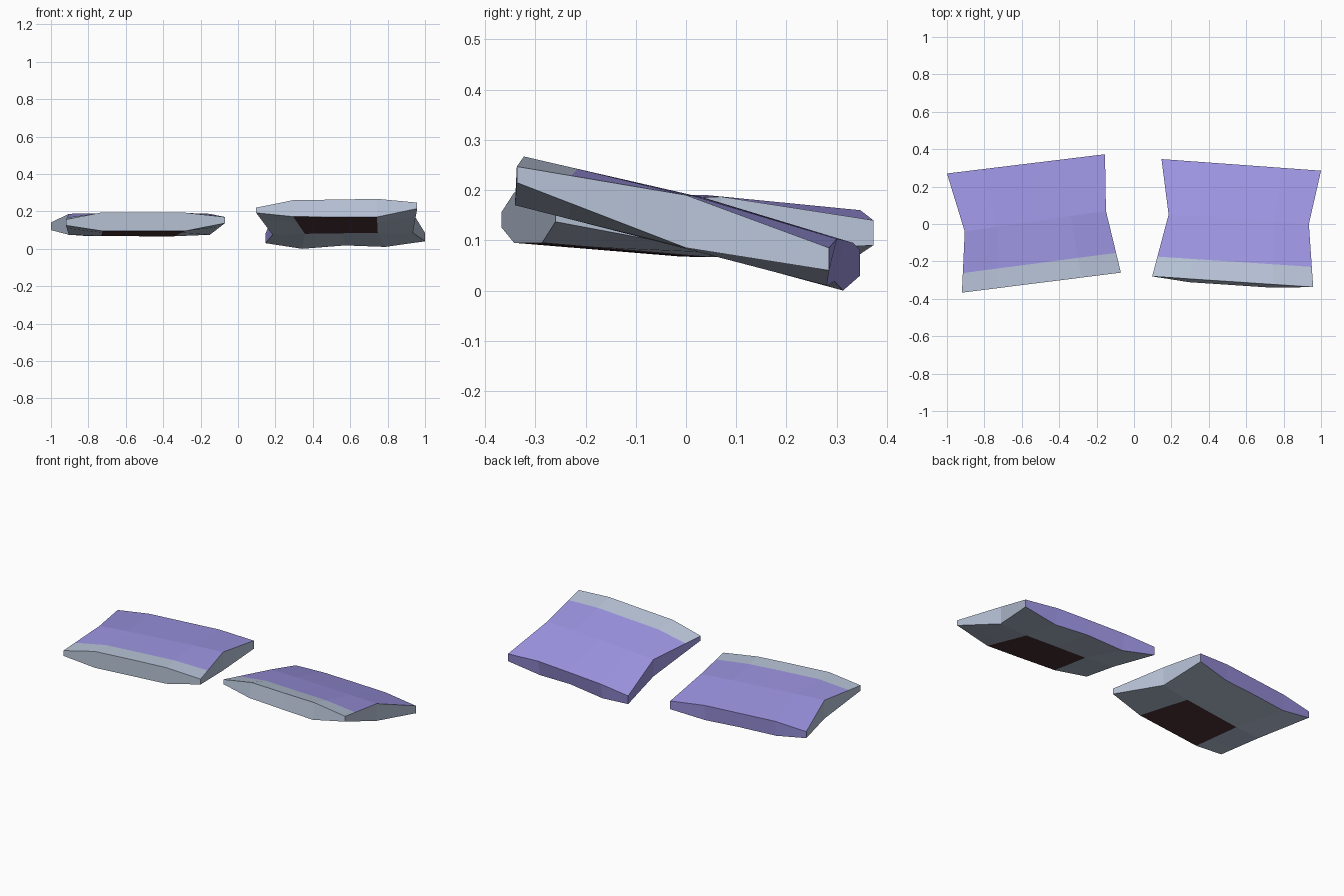
import bpy, bmesh
from mathutils import Vector

if "Cube" in bpy.data.objects:
    bpy.data.objects.remove(bpy.data.objects["Cube"])


def material(name, rgb):
    m = bpy.data.materials.new(name)
    lin = [((c / 255 + 0.055) / 1.055) ** 2.4 for c in rgb]
    m.diffuse_color = (*lin, 1)
    m.use_nodes = True
    m.node_tree.nodes["Principled BSDF"].inputs["Base Color"].default_value = m.diffuse_color
    return m


GREY, PURPLE, MAROON = 0, 1, 2
MATERIALS = [material("light grey", (185, 197, 217)),
             material("soft purple", (158, 150, 228)),
             material("dark maroon", (80, 52, 60))]
STATIONS = (0, 0.23, 0.5, 0.75, 1)


def edge_row(left, right, heights, dy=0.0):
    """Line of points between two plan corners, with a height per station.
    dy shifts only the points between the corners."""
    pts = []
    for t, z in zip(STATIONS, heights):
        p = Vector(left).lerp(Vector(right), t)
        pts.append(Vector((p.x, p.y + (dy if 0 < t < 1 else 0), z)))
    return pts


def cushion(name, rows, left_end):
    """rows: front, middle, back as (left xy, right xy, top z, bottom z, top dy, bottom dy)."""
    top = [edge_row(l, r, zt, dt) for l, r, zt, zb, dt, db in rows]
    bot = [edge_row(l, r, zb, db) for l, r, zt, zb, dt, db in rows]
    # extra row that bounds the light front strip
    for side in (top, bot):
        side.insert(1, [a.lerp(b, 0.32) for a, b in zip(side[0], side[1])])
    bm = bmesh.new()
    T = [[bm.verts.new(p) for p in row] for row in top]
    B = [[bm.verts.new(p) for p in row] for row in bot]
    last = len(STATIONS) - 1

    def face(verts, mat):
        bm.faces.new(verts).material_index = mat

    for i in range(last):
        for j in range(3):
            # top surface with light front strip, underside with dark panel
            face((T[j][i], T[j][i+1], T[j+1][i+1], T[j+1][i]), GREY if j == 0 else PURPLE)
            panel = j < 2 and 0 < i < last - 1
            face((B[j][i], B[j+1][i], B[j+1][i+1], B[j][i+1]), MAROON if panel else GREY)
        # front and back walls
        face((B[0][i], B[0][i+1], T[0][i+1], T[0][i]), GREY)
        face((B[3][i+1], B[3][i], T[3][i], T[3][i+1]), PURPLE)
    # end walls
    for j in range(3):
        face((B[j+1][0], B[j][0], T[j][0], T[j+1][0]), left_end)
        face((B[j][last], B[j+1][last], T[j+1][last], T[j][last]), GREY)
    bmesh.ops.recalc_face_normals(bm, faces=bm.faces)
    me = bpy.data.meshes.new(name)
    bm.to_mesh(me)
    bm.free()
    for m in MATERIALS:
        me.materials.append(m)
    bpy.context.collection.objects.link(bpy.data.objects.new(name, me))


# nearly level cushion on the left
cushion("left_cushion", [
    ((-0.92, -0.367), (-0.07, -0.26),
     (0.157, 0.195, 0.195, 0.193, 0.17), (0.125, 0.095, 0.095, 0.095, 0.137), 0, 0),
    ((-0.905, -0.04), (-0.15, 0.07),
     (0.187, 0.19, 0.19, 0.19, 0.187), (0.075, 0.068, 0.067, 0.067, 0.075), 0, 0),
    ((-1.0, 0.27), (-0.155, 0.373),
     (0.14, 0.16, 0.16, 0.16, 0.14), (0.10, 0.068, 0.07, 0.066, 0.09), 0, -0.01),
], GREY)

# cushion on the right, tipped towards the back
cushion("right_cushion", [
    ((0.097, -0.28), (0.958, -0.337),
     (0.22, 0.26, 0.263, 0.267, 0.247), (0.192, 0.172, 0.17, 0.17, 0.215), 0, -0.018),
    ((0.185, 0.05), (0.935, 0.0),
     (0.178, 0.184, 0.187, 0.189, 0.19), (0.075, 0.08, 0.083, 0.085, 0.085), 0, -0.02),
    ((0.147, 0.347), (1.0, 0.285),
     (0.08, 0.095, 0.1, 0.103, 0.085), (0.03, 0.0, 0.018, 0.01, 0.04), 0, -0.02),
], PURPLE)
